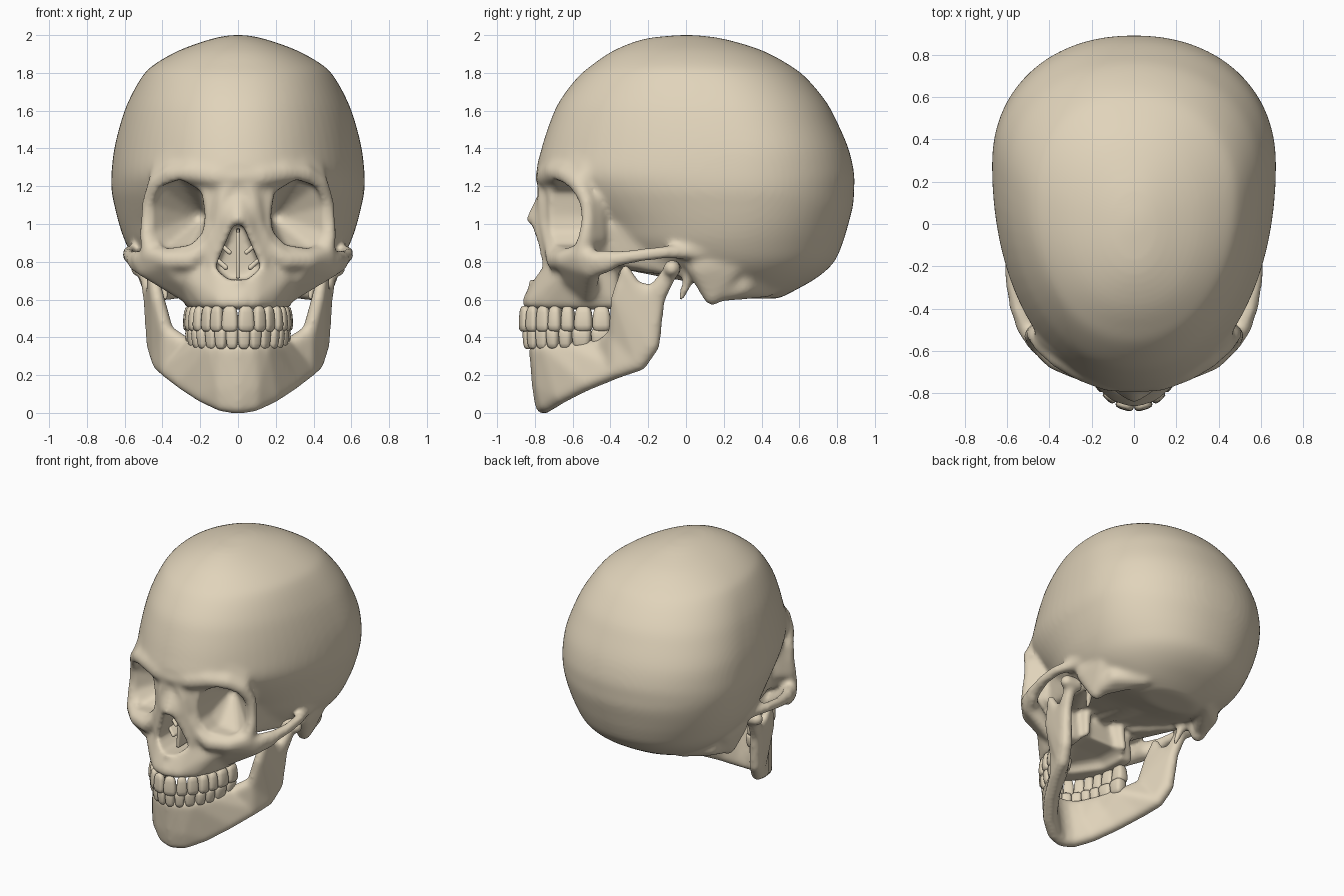
import bpy, bmesh, math
from mathutils import Vector, Matrix

bone = bpy.data.materials.new("bone")
bone.diffuse_color = (0.75, 0.655, 0.495, 1)

# unit sphere directions used to round every hull
ball = bmesh.new()
bmesh.ops.create_icosphere(ball, subdivisions=2, radius=1)
DIRS = [v.co.copy() for v in ball.verts]
ball.free()


def flip(pts):
    return [(-x, y, z, r) for x, y, z, r in pts]


def one_hull(bm, pts):
    """Convex hull around balls (x, y, z, radius), added to bm."""
    t = bmesh.new()
    for x, y, z, r in pts:
        for d in DIRS:
            t.verts.new(Vector((x, y, z)) + d * r)
    bmesh.ops.convex_hull(t, input=t.verts[:])
    bmesh.ops.delete(t, geom=[v for v in t.verts if not v.link_faces], context='VERTS')
    bmesh.ops.recalc_face_normals(t, faces=t.faces[:])
    me = bpy.data.meshes.new("tmp")
    t.to_mesh(me)
    t.free()
    bm.from_mesh(me)
    bpy.data.meshes.remove(me)


def pair(bm, *pts):          # mirrored pair of hulls
    one_hull(bm, pts)
    one_hull(bm, flip(pts))


def middle(bm, *pts):        # one hull spanning the midline
    one_hull(bm, list(pts) + flip(pts))


def chain(bm, *pts):         # mirrored tapered rod
    for a, b in zip(pts, pts[1:]):
        pair(bm, a, b)


def make(name, bm):
    me = bpy.data.meshes.new(name)
    bm.to_mesh(me)
    bm.free()
    ob = bpy.data.objects.new(name, me)
    bpy.context.collection.objects.link(ob)
    return ob


def bake(ob):
    dg = bpy.context.evaluated_depsgraph_get()
    me = bpy.data.meshes.new_from_object(ob.evaluated_get(dg))
    ob.modifiers.clear()
    ob.data = me
    me.materials.clear()
    me.materials.append(bone)
    me.shade_smooth()


def fuse(ob, voxel, smooth, cutter=None):
    def remesh():
        m = ob.modifiers.new("fuse", 'REMESH')
        m.mode = 'VOXEL'
        m.voxel_size = voxel

    def soften(n):
        s = ob.modifiers.new("soften", 'SMOOTH')
        s.factor = 0.5
        s.iterations = n
    remesh()
    soften(smooth)
    if cutter:
        b = ob.modifiers.new("cut", 'BOOLEAN')
        b.operation = 'DIFFERENCE'
        b.solver = 'EXACT'
        b.object = cutter
        remesh()
        soften(5)
    bake(ob)


def arch(a, rx, ry):         # dental arch, a = angle from the front
    return rx * math.sin(a), -0.41 - ry * math.cos(a)


# ---- braincase: rings (height, front y, back y, half width, y of widest point)
RINGS = [(2.0, -.04, .05, .04, 0), (1.98, -.22, .20, .14, 0), (1.92, -.38, .40, .31, .05),
         (1.84, -.50, .55, .45, .10), (1.77, -.58, .64, .515, .14), (1.65, -.67, .74, .58, .20),
         (1.54, -.72, .80, .62, .24), (1.40, -.765, .86, .655, .28), (1.27, -.79, .89, .67, .28),
         (1.18, -.73, .89, .67, .28), (1.10, -.66, .885, .655, .28), (1.0, -.56, .86, .63, .27),
         (.90, -.48, .83, .595, .25), (.80, -.35, .785, .54, .25), (.72, -.05, .70, .46, .27),
         (.65, .15, .58, .34, .33), (.605, .27, .49, .20, .37)]
R = [RINGS[0]] + RINGS + [RINGS[-1]]
fine = []
for i in range(1, len(R) - 2):
    for t in (0, .25, .5, .75):
        fine.append([0.5 * (2 * b + (c - a) * t + (2 * a - 5 * b + 4 * c - d) * t * t
                            + (3 * b - a - 3 * c + d) * t ** 3)
                     for a, b, c, d in zip(*R[i - 1:i + 3])])
fine.append(RINGS[-1])

skull = bmesh.new()
N = 72
loops = []
for z, f, b, w, c in fine:
    ring = []
    for k in range(N):
        s, q = math.sin(2 * math.pi * k / N), math.cos(2 * math.pi * k / N)
        e = 2 / (2.08 if q < 0 else 2.15)
        x = math.copysign(abs(s) ** e, s) * w
        y = c + abs(q) ** e * ((b - c) if q > 0 else (f - c))
        ring.append(skull.verts.new((x, y, z)))
    loops.append(ring)
for p, q in zip(loops, loops[1:]):
    for k in range(N):
        skull.faces.new((p[k], p[k - 1], q[k - 1], q[k]))
skull.faces.new(loops[0])
skull.faces.new(loops[-1][::-1])
bmesh.ops.recalc_face_normals(skull, faces=skull.faces[:])

# ---- brow ridge and orbit rims
chain(skull, (0, -.725, 1.245, .075), (.12, -.725, 1.255, .07), (.24, -.685, 1.275, .065), (.345, -.63, 1.265, .06),
      (.425, -.565, 1.215, .055), (.47, -.525, 1.12, .04), (.482, -.52, 1.03, .036), (.483, -.53, .94, .04),
      (.46, -.55, .84, .055), (.37, -.635, .81, .06), (.25, -.685, .81, .06),
      (.16, -.71, .88, .045), (.10, -.74, 1.0, .04), (.08, -.745, 1.12, .045), (.05, -.735, 1.2, .055))
# brow blended back into the forehead, orbit side wall, temple wall
pair(skull, (.10, -.70, 1.27, .06), (.345, -.60, 1.28, .05), (.425, -.54, 1.23, .05), (.08, -.66, 1.45, .06),
     (.28, -.58, 1.45, .06), (.38, -.45, 1.42, .06))
pair(skull, (.47, -.525, 1.12, .035), (.48, -.52, .92, .035), (.42, -.45, .92, .03), (.43, -.46, 1.14, .03))
pair(skull, (.37, -.42, 1.0, .04), (.35, -.38, .82, .04), (.40, -.05, .76, .04), (.45, -.05, .9, .04),
     (.25, -.3, .80, .05))
# nasal bones and the sides of the nasal opening
middle(skull, (0, -.735, 1.16, .045), (.07, -.74, 1.10, .035), (0, -.822, 1.025, .028), (.05, -.79, 1.01, .028),
       (.08, -.75, 1.0, .035))
chain(skull, (.035, -.80, 1.015, .028), (.085, -.755, .91, .035), (.13, -.725, .80, .04))
# midface core behind the orbits
middle(skull, (.12, -.70, 1.2, .05), (.41, -.5, 1.18, .04), (.42, -.5, .88, .04), (.30, -.62, .82, .05),
       (.12, -.68, .82, .05), (.10, -.3, 1.1, .05), (.10, -.3, .85, .05), (.30, -.35, 1.1, .05),
       (.30, -.4, .82, .05))
# upper jaw
gum = [(*arch(math.radians(a), .25, .425), .585, .037) for a in (0, 20, 40, 60, 80, 95)]
middle(skull, *gum, (0, -.775, .66, .045), (.12, -.70, .80, .05), (.30, -.59, .78, .05), (.25, -.40, .76, .04))
pair(skull, (0, -.75, .68, .035), (0, -.828, .70, .018))
# cheekbones and arches
pair(skull, (.46, -.55, .83, .055), (.37, -.63, .80, .055), (.30, -.60, .72, .055), (.28, -.52, .63, .045),
     (.485, -.50, .76, .05), (.52, -.48, .81, .045))
pair(skull, (.485, -.50, .76, .05), (.50, -.50, .81, .05), (.545, -.40, .785, .038), (.545, -.40, .83, .036))
chain(skull, (.545, -.40, .81, .045), (.58, -.24, .835, .037), (.578, -.12, .85, .037),
      (.54, 0, .85, .04), (.52, .10, .85, .04))
# skull base, mastoids, styloids, pterygoid plates
middle(skull, (0, -.3, .85, .1), (.05, .15, .73, .06))
pair(skull, (.47, .08, .78, .08), (.45, .24, .78, .08), (.44, .14, .615, .05))
pair(skull, (.44, .16, .635, .05), (.41, .30, .67, .06), (.26, .43, .66, .05), (.42, .25, .78, .06))
chain(skull, (.40, .02, .72, .035), (.38, -.03, .60, .02))
pair(skull, (.14, -.37, .60, .025), (.16, -.30, .60, .024), (.14, -.33, .85, .04))

# ---- cutters: orbits, nasal opening, palate vault
cut = bmesh.new()
ORBIT = [(.225, 1.05), (.235, 1.14), (.31, 1.185), (.37, 1.165), (.41, 1.09), (.41, .97), (.37, .92),
         (.27, .935), (.23, .98)]
pair(cut, *[(x, y, z, .05) for x, z in ORBIT for y in (-.95, -.58)], (.215, -.39, 1.04, .045))
middle(cut, *[(x, y, z, r) for x, z, r in ((.012, .975, .02), (.085, .775, .032), (.04, .735, .03))
              for y in (-.95, -.50)])
middle(cut, (0, -.66, .53, .07), (.10, -.50, .53, .08), (.11, -.33, .53, .08))
cutter = make("face_openings_cutter", cut)
cutter.hide_render = True

skull_ob = make("skull", skull)
fuse(skull_ob, 0.014, 10, cutter)
bpy.data.objects.remove(cutter)

# ---- septum and turbinates inside the nose
nose = bmesh.new()
middle(nose, (.004, -.70, .72, .008), (.004, -.68, .95, .008), (.004, -.47, .72, .008), (.004, -.47, .97, .008))
pair(nose, (.11, -.64, .81, .012), (.065, -.66, .77, .014), (.11, -.48, .81, .012), (.065, -.48, .77, .014))
pair(nose, (.09, -.64, .89, .012), (.045, -.66, .85, .012), (.09, -.48, .89, .012), (.045, -.48, .85, .012))
bake(make("nasal_septum_and_turbinates", nose))

# ---- lower jaw: stations of balls from chin to angle, joined pairwise
jaw = bmesh.new()
STATIONS = [[(0, -.755, .038, .046), (0, -.765, .12, .05), (0, -.79, .335, .042)],
            [(.08, -.735, .048, .046), (.08, -.75, .13, .05), (.07, -.78, .335, .042)],
            [(.18, -.66, .095, .047), (.15, -.69, .18, .047), (.14, -.73, .335, .042)],
            [(.28, -.53, .16, .047), (.24, -.55, .24, .05), (.205, -.60, .335, .045)],
            [(.365, -.37, .225, .047), (.26, -.44, .345, .047)],
            [(.41, -.25, .265, .047), (.37, -.37, .42, .044)]]
for a, b in zip(STATIONS, STATIONS[1:]):
    pair(jaw, *a, *b)
# ramus, coronoid process, neck and condyle
pair(jaw, (.41, -.25, .265, .047), (.443, -.18, .36, .044), (.38, -.37, .43, .042),
     (.425, -.365, .60, .037), (.465, -.148, .60, .038), (.455, -.22, .66, .032), (.44, -.345, .68, .032))
pair(jaw, (.425, -.36, .62, .035), (.455, -.25, .64, .033), (.455, -.32, .76, .028))
pair(jaw, (.455, -.21, .60, .037), (.465, -.148, .60, .038), (.485, -.08, .75, .041))
pair(jaw, (.44, -.07, .765, .048), (.525, -.075, .765, .048))
fuse(make("lower_jaw", jaw), 0.012, 22)


# ---- teeth: rounded blocks marched along each arch
def tooth_row(name, rx, ry, widths, z_gum, z_tip):
    bm = bmesh.new()
    a = 0.0

    def step(a, d):
        return a + d / math.hypot(rx * math.cos(a), ry * math.sin(a))
    mid = (z_gum + z_tip) / 2
    for i, w in enumerate(widths):
        a = step(a, w / 2)
        x, y = arch(a, rx, ry)
        turn = math.atan2(ry * math.sin(a), rx * math.cos(a))
        depth = 0.06 if i < 3 else 0.095
        for side in (1, -1):
            m = (Matrix.Translation((side * x, y, mid)) @ Matrix.Rotation(side * turn, 4, 'Z')
                 @ Matrix.Diagonal((w * 1.16, depth, abs(z_tip - z_gum) * 1.1, 1)))
            vs = bmesh.ops.create_cube(bm, size=1, matrix=m)['verts']
            c = Vector((side * x, y))
            for v in vs:      # narrow the neck at the gum
                if (v.co.z - mid) * (z_gum - z_tip) > 0:
                    v.co.xy = c + (v.co.xy - c) * 0.75
        a = step(a, w / 2)
    bm.normal_update()
    ob = make(name, bm)
    s = ob.modifiers.new("round", 'SUBSURF')
    s.levels = 2
    crease = ob.data.attributes.new("crease_edge", 'FLOAT', 'EDGE')
    for k in crease.data:
        k.value = 0.3
    bake(ob)


tooth_row("upper_teeth", .25, .45, (.085, .070, .075, .07, .07, .095, .095), .562, .434)
tooth_row("lower_teeth", .238, .43, (.062, .064, .07, .068, .07, .1, .1), .342, .448)
